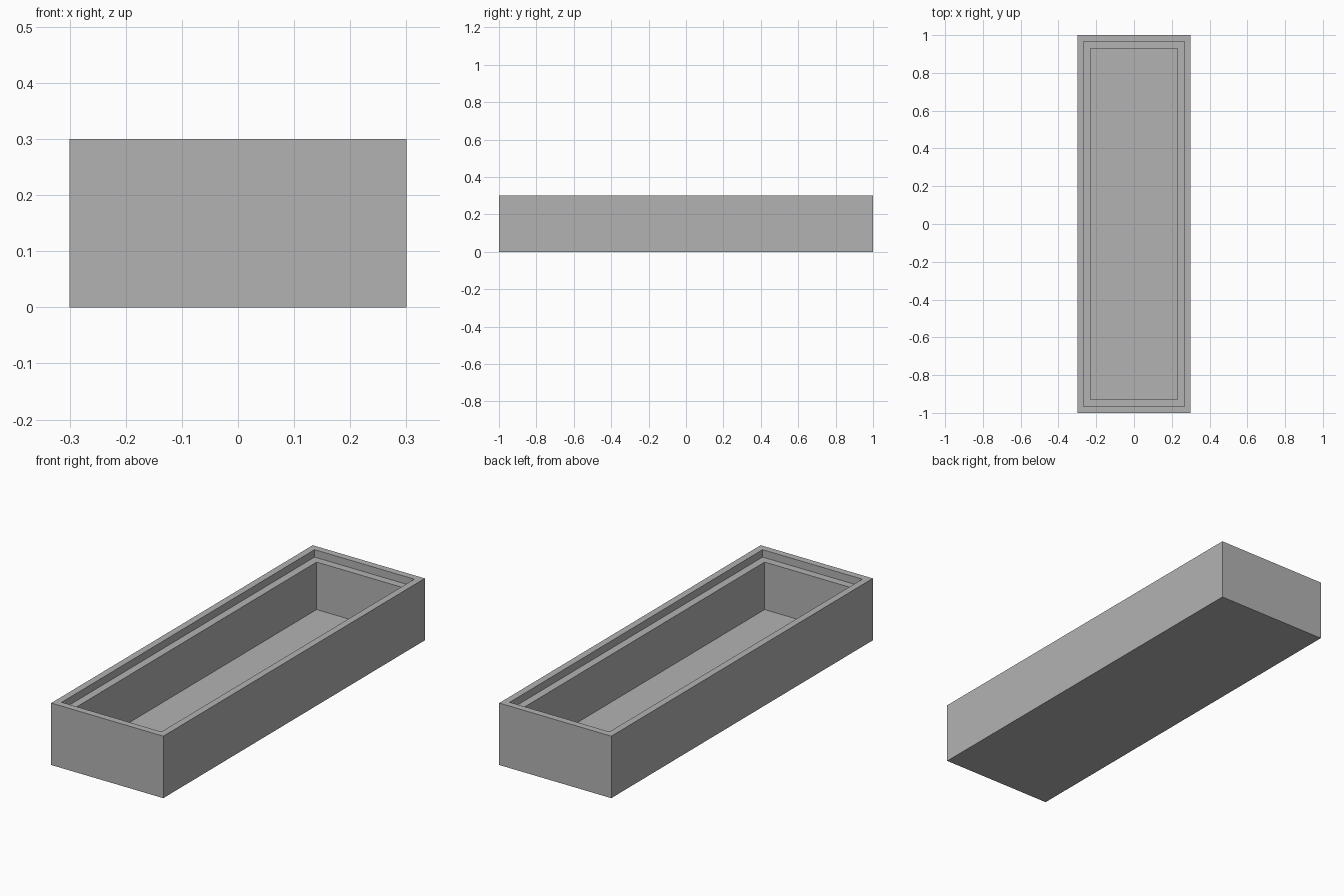
import bpy
import bmesh

if "Cube" in bpy.data.objects:
    bpy.data.objects.remove(bpy.data.objects["Cube"], do_unlink=True)

HALF_X, HALF_Y, HEIGHT = 0.3, 1.0, 0.3

# Plain grey material
grey = bpy.data.materials.new("plain grey")
grey.use_nodes = True
colour = (0.45, 0.45, 0.45, 1)
grey.diffuse_color = colour
grey.node_tree.nodes["Principled BSDF"].inputs["Base Color"].default_value = colour

# Section of the tray from outside to inside: (inset from the edge, height)
section = [
    (0, 0),            # base
    (0, HEIGHT),       # outer wall
    (0.033, HEIGHT),   # rim
    (0.033, 0.264),    # step for a lid
    (0.07, 0.264),     # ledge
    (0.07, 0.034),     # inner wall down to the floor
]

bm = bmesh.new()
loops = []
for inset, z in section:
    x, y = HALF_X - inset, HALF_Y - inset
    loops.append([bm.verts.new((sx * x, sy * y, z))
                  for sx, sy in ((-1, -1), (1, -1), (1, 1), (-1, 1))])

# Bridge the rectangular loops, then close the underside and the floor
for low, high in zip(loops, loops[1:]):
    for i in range(4):
        j = (i + 1) % 4
        bm.faces.new((low[i], low[j], high[j], high[i]))
bm.faces.new(reversed(loops[0]))
bm.faces.new(loops[-1])
bmesh.ops.recalc_face_normals(bm, faces=bm.faces)

mesh = bpy.data.meshes.new("tray")
bm.to_mesh(mesh)
bm.free()
mesh.materials.append(grey)
bpy.context.collection.objects.link(bpy.data.objects.new("tray", mesh))
